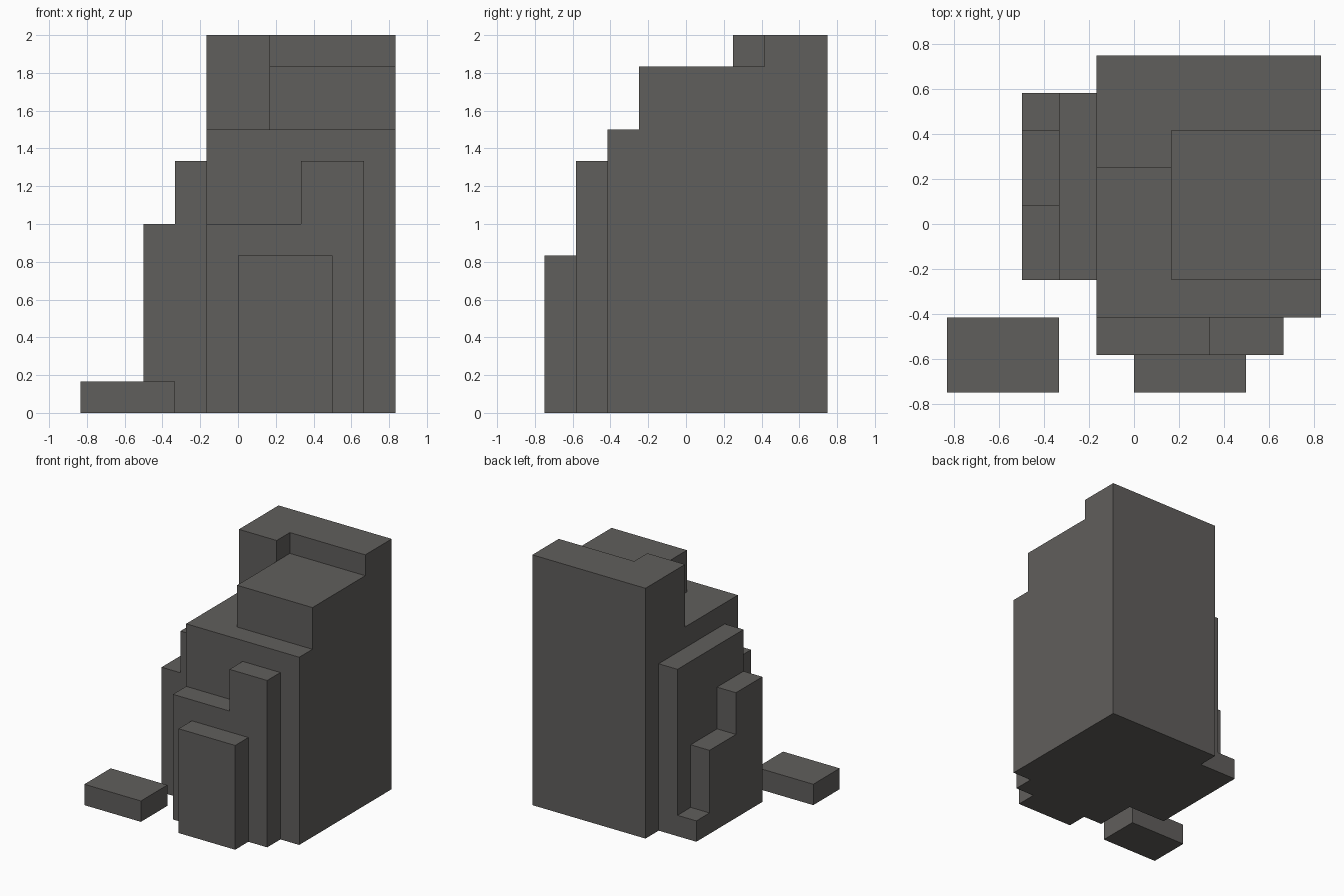
import bpy
import bmesh
from mathutils import Vector

UNIT = 1 / 6  # one block of the stepped grid

default = bpy.data.objects.get("Cube")
if default:
    bpy.data.objects.remove(default, do_unlink=True)

stone = bpy.data.materials.new("dark_warm_grey")
stone.use_nodes = True
colour = (0.118, 0.113, 0.107, 1)
stone.diffuse_color = colour
stone.node_tree.nodes["Principled BSDF"].inputs["Base Color"].default_value = colour


def prism(name, axis, outline, low, high):
    """Extrude an outline in block units along x, y or z."""
    place = {"x": lambda a, b: (low, a, b),
             "y": lambda a, b: (a, low, b),
             "z": lambda a, b: (a, b, low)}[axis]
    step = Vector([(high - low) * UNIT * (axis == k) for k in "xyz"])
    bm = bmesh.new()
    face = bm.faces.new([bm.verts.new(Vector(place(a, b)) * UNIT) for a, b in outline])
    moved = bmesh.ops.extrude_face_region(bm, geom=[face], use_keep_orig=True)["geom"]
    bmesh.ops.translate(bm, vec=step,
                        verts=[g for g in moved if isinstance(g, bmesh.types.BMVert)])
    bmesh.ops.recalc_face_normals(bm, faces=bm.faces)
    mesh = bpy.data.meshes.new(name)
    bm.to_mesh(mesh)
    bm.free()
    mesh.materials.append(stone)
    obj = bpy.data.objects.new(name, mesh)
    bpy.context.collection.objects.link(obj)
    return obj


def block(name, x, y, z):
    return prism(name, "z", [(x[0], y[0]), (x[1], y[0]), (x[1], y[1]), (x[0], y[1])], *z)


def carve(target, cutter):
    """Subtract the cutter from the target and discard it."""
    cutter.hide_render = True
    mod = target.modifiers.new("carve", "BOOLEAN")
    mod.operation = "DIFFERENCE"
    mod.solver = "EXACT"
    mod.object = cutter
    bpy.context.view_layer.objects.active = target
    bpy.ops.object.modifier_apply(modifier=mod.name)
    bpy.data.objects.remove(cutter, do_unlink=True)


# Tall body: front and side ledge cut away, then the lowered deck
body = block("main_body", (-1, 5), (-2.5, 4.5), (0, 12))
carve(body, prism("ledge_cutter", "z",
                  [(-2, -3), (6, -3), (6, -1.5), (1, -1.5), (1, 1.5), (-2, 1.5)], 9, 13))
carve(body, block("deck_cutter", (1, 6), (-2, 2.5), (11, 13)))

# Side wing with descending steps on its outer half
wing = block("side_wing", (-3, -1), (-1.5, 3.5), (0, 8))
carve(wing, prism("step_cutter", "x",
                  [(-2, 6), (0.5, 6), (0.5, 4), (2.5, 4), (2.5, 1), (4, 1), (4, 9), (-2, 9)],
                  -4, -2))

# Front layers
prism("front_slab", "y", [(-1, 0), (4, 0), (4, 8), (2, 8), (2, 6), (-1, 6)], -3.5, -2.5)
block("front_panel", (0, 3), (-4.5, -3.5), (0, 5))

# Separate low block
block("low_block", (-5, -2), (-4.5, -2.5), (0, 1))
